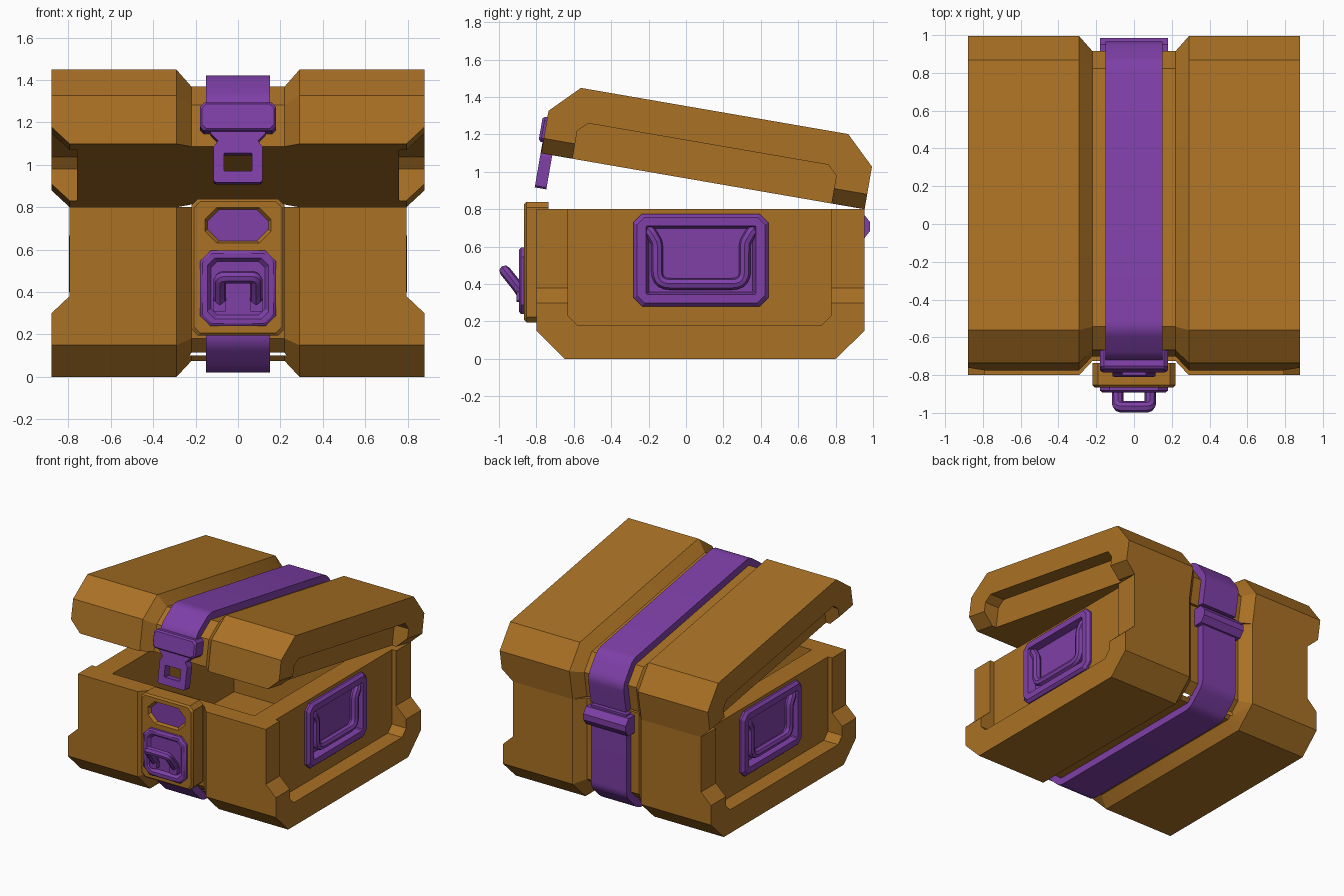
import bpy, bmesh, math
from mathutils import Matrix, Vector

cube = bpy.data.objects.get("Cube")
if cube:
    bpy.data.objects.remove(cube, do_unlink=True)


def material(name, rgb):
    m = bpy.data.materials.new(name)
    m.use_nodes = True
    m.diffuse_color = (*rgb, 1)
    m.node_tree.nodes["Principled BSDF"].inputs["Base Color"].default_value = (*rgb, 1)
    return m


BROWN = material("ochre_brown", (0.40, 0.165, 0.018))
PURPLE = material("purple", (0.21, 0.05, 0.39))
parts = []


def add(name, mesh, mat):
    obj = bpy.data.objects.new(name, mesh)
    mesh.materials.clear()
    mesh.materials.append(mat)
    bpy.context.collection.objects.link(obj)
    parts.append(obj)
    return obj


def loft(name, loops, mat):
    """Skin a list of equal-length point loops and cap both ends."""
    bm = bmesh.new()
    rows = [[bm.verts.new(p) for p in loop] for loop in loops]
    n = len(rows[0])
    for a, b in zip(rows, rows[1:]):
        for i in range(n):
            j = (i + 1) % n
            bm.faces.new((a[i], a[j], b[j], b[i]))
    bm.faces.new(rows[0])
    bm.faces.new(rows[-1])
    bmesh.ops.recalc_face_normals(bm, faces=bm.faces)
    mesh = bpy.data.meshes.new(name)
    bm.to_mesh(mesh)
    bm.free()
    return add(name, mesh, mat)


def along(axis, pos, pts):
    """Place 2D points on a plane across the x or y axis."""
    return [(pos, u, v) if axis == "x" else (u, pos, v) for u, v in pts]


def chamfer_rect(cu, cv, w, h, c):
    q = [(w, h - c), (w - c, h), (c - w, h), (-w, h - c)]
    return [(cu + u, cv + v) for u, v in q + [(-u, -v) for u, v in q]]


def prism(name, axis, a, b, pts, mat=BROWN):
    return loft(name, [along(axis, a, pts), along(axis, b, pts)], mat)


def cut(obj, *cutters):
    """Subtract the cutters, bake the result and delete them."""
    for c in cutters:
        c.hide_render = True
        mod = obj.modifiers.new("cut", "BOOLEAN")
        mod.operation, mod.solver, mod.object = "DIFFERENCE", "EXACT", c
    dg = bpy.context.evaluated_depsgraph_get()
    mesh = bpy.data.meshes.new_from_object(obj.evaluated_get(dg))
    obj.modifiers.clear()
    obj.data = mesh
    for c in cutters:
        parts.remove(c)
        bpy.data.objects.remove(c, do_unlink=True)


def rounded(pts, r, steps=5):
    """Round the inner corners of a path."""
    pts = [Vector(p) for p in pts]
    out = [pts[0]]
    for a, b, c in zip(pts, pts[1:], pts[2:]):
        p, q = b + (a - b).normalized() * r, b + (c - b).normalized() * r
        for i in range(steps + 1):
            t = i / steps
            out.append(p * (1 - t) ** 2 + b * 2 * t * (1 - t) + q * t * t)
    return out + [pts[-1]]


def tube(name, path, radius, mat):
    cu = bpy.data.curves.new(name, "CURVE")
    cu.dimensions = "3D"
    cu.bevel_depth, cu.bevel_resolution, cu.use_fill_caps = radius, 2, True
    sp = cu.splines.new("POLY")
    sp.points.add(len(path) - 1)
    for p, co in zip(sp.points, path):
        p.co = (*co, 1)
    tmp = bpy.data.objects.new(name + "_path", cu)
    bpy.context.collection.objects.link(tmp)
    dg = bpy.context.evaluated_depsgraph_get()
    mesh = bpy.data.meshes.new_from_object(tmp.evaluated_get(dg))
    bpy.data.objects.remove(tmp, do_unlink=True)
    return add(name, mesh, mat)


def profile(d, top, front_top=None):
    """Side outline of a half shell, moved inward by d."""
    k = 0.414 * d
    return [(d - 0.8, front_top or top), (d - 0.8, 0.15 + k), (k - 0.65, d),
            (0.8 - k, d), (0.955 - d, 0.15 + k), (0.955 - d, top)]


def shell(name, top):
    stations = [(-0.88, 0), (-0.29, 0), (-0.22, 0.075), (0.22, 0.075), (0.29, 0), (0.88, 0)]
    obj = loft(name, [along("x", x, profile(d, top)) for x, d in stations], BROWN)
    for s in (-1, 1):
        # tapered corner posts and recessed side panel
        post = [(s * x, z) for x, z in ((0.9, 0.281), (0.795, 0.38), (0.795, 1), (0.9, 1))]
        panel = [(-0.63, 1), (-0.63, 0.23), (-0.58, 0.18), (0.725, 0.18), (0.775, 0.23), (0.775, 1)]
        cut(obj, prism("post_cut", "y", -1, 1.2, post))
        cut(obj, prism("panel_cut", "x", s * 0.76, s, panel))
    return obj


def strap(name, top, front_top):
    outer = rounded([(y, z, 0) for y, z in profile(0.02, top, front_top)], 0.05)
    inner = rounded([(y, z, 0) for y, z in profile(0.085, top, front_top)], 0.05)
    w = 0.15
    loops = [[(-w, o.x, o.y), (w, o.x, o.y), (w, i.x, i.y), (-w, i.x, i.y)]
             for o, i in zip(outer, inner)]
    return loft(name, loops, PURPLE)


# Base shell with its storage space
base = shell("base_shell", 0.8)
cut(base, prism("cavity", "x", -0.6, 0.6, [(-0.66, 0.1), (0.81, 0.1), (0.81, 1), (-0.66, 1)]))
strap("base_strap", 0.79, 0.3)
prism("rear_buckle", "x", -0.18, 0.18,
      [(0.87, 0.64), (0.95, 0.64), (0.985, 0.685), (0.985, 0.73), (0.95, 0.775), (0.87, 0.775)], PURPLE)

# Side handles set into pockets
for s, side in ((1, "left"), (-1, "right")):
    cy, cz = 0.08, 0.528
    cut(base, prism("pocket_cut", "x", s * 0.70, s, chamfer_rect(cy, cz, 0.32, 0.21, 0.02)))
    rings = [(0.74, 0.36, 0.247, 0.045), (0.775, 0.36, 0.247, 0.045), (0.795, 0.342, 0.229, 0.04),
             (0.795, 0.295, 0.183, 0.006), (0.72, 0.27, 0.165, 0.006)]
    loft(side + "_handle_plate",
         [along("x", s * x, chamfer_rect(cy, cz, w, h, c)) for x, w, h, c in rings], PURPLE)
    half = [(0.73, 0.29, 0.69), (0.765, 0.27, 0.68), (0.765, 0.235, 0.62), (0.765, 0.235, 0.40)]
    path = [(s * x, cy - y, z) for x, y, z in half] + [(s * x, cy + y, z) for x, y, z in half[::-1]]
    tube(side + "_handle", rounded(path, 0.02)[:13] + rounded(path[2:-2], 0.07)[1:-1]
         + rounded(path, 0.02)[-13:], 0.031, PURPLE)

# Front lock plate with a window
loft("lock_plate", [along("y", y, chamfer_rect(0, 0.517, w, h, 0.03)) for y, w, h in
                    ((-0.735, 0.22, 0.322), (-0.853, 0.22, 0.322), (-0.865, 0.208, 0.31))], BROWN)
window = loft("window_cut", [along("y", y, chamfer_rect(0, 0.715, w, h, 0.055)) for y, w, h in
                             ((-0.88, 0.165, 0.09), (-0.838, 0.14, 0.072))], BROWN)
cut(parts[-2], window)
prism("lock_window", "y", -0.843, -0.835, chamfer_rect(0, 0.715, 0.143, 0.074, 0.05), PURPLE)

# Latch dish and swinging loop
dish = [(-0.86, 0.18, 0.178, 0.05), (-0.882, 0.18, 0.178, 0.05), (-0.892, 0.168, 0.166, 0.045),
        (-0.892, 0.145, 0.143, 0.035), (-0.87, 0.128, 0.126, 0.03)]
loft("latch_dish", [along("y", y, chamfer_rect(0, 0.417, w, h, c)) for y, w, h, c in dish], PURPLE)
tube("latch_loop", rounded([(-0.086, -0.87, 0.34), (-0.086, -0.90, 0.385), (-0.086, -0.968, 0.47),
                            (0.086, -0.968, 0.47), (0.086, -0.90, 0.385), (0.086, -0.87, 0.34)], 0.025),
     0.03, PURPLE)
for s in (-1, 1):
    prism("latch_pivot", "y", -0.905, -0.865, chamfer_rect(s * 0.086, 0.335, 0.03, 0.03, 0.008), PURPLE)

# Lid, built as an upside-down half shell, then flipped and swung open
LID = 0.381
opened = Matrix.Translation((0, 0.955, 0.8)) @ Matrix.Rotation(math.radians(-9.8), 4, "X") \
    @ Matrix.Translation((0, -0.955, 0))
flip = Matrix.Translation((0, 0, LID)) @ Matrix.Diagonal((1, 1, -1, 1))
for obj in (shell("lid_shell", LID), strap("lid_strap", LID - 0.005, 0.27)):
    obj.data.transform(opened @ flip)
    obj.data.flip_normals()

# Lid clasp: block and slotted tongue
block = loft("clasp_block", [along("y", y, chamfer_rect(0, 0.128, w, h, 0.02)) for y, w, h in
                             ((-0.72, 0.18, 0.068), (-0.812, 0.18, 0.068), (-0.825, 0.17, 0.058))], PURPLE)
edge = [(0.105, -0.185), (0.115, -0.175), (0.115, -0.015), (0.095, 0.015), (0.13, 0.05), (0.13, 0.09)]
tongue = prism("clasp_tongue", "y", -0.803, -0.74, edge + [(-x, z) for x, z in edge[::-1]], PURPLE)
cut(tongue, prism("slot_cut", "y", -0.9, -0.6, chamfer_rect(0, -0.087, 0.066, 0.043, 0.004)))
for obj in (block, tongue):
    obj.data.transform(opened)

# Single flat material per part, smooth curves with sharp edges kept
bpy.ops.object.select_all(action="DESELECT")
for obj in parts:
    mat = obj.data.materials[0]
    obj.data.materials.clear()
    obj.data.materials.append(mat)
    for f in obj.data.polygons:
        f.material_index = 0
    obj.select_set(True)
bpy.context.view_layer.objects.active = parts[0]
bpy.ops.object.shade_smooth_by_angle(angle=math.radians(30))
